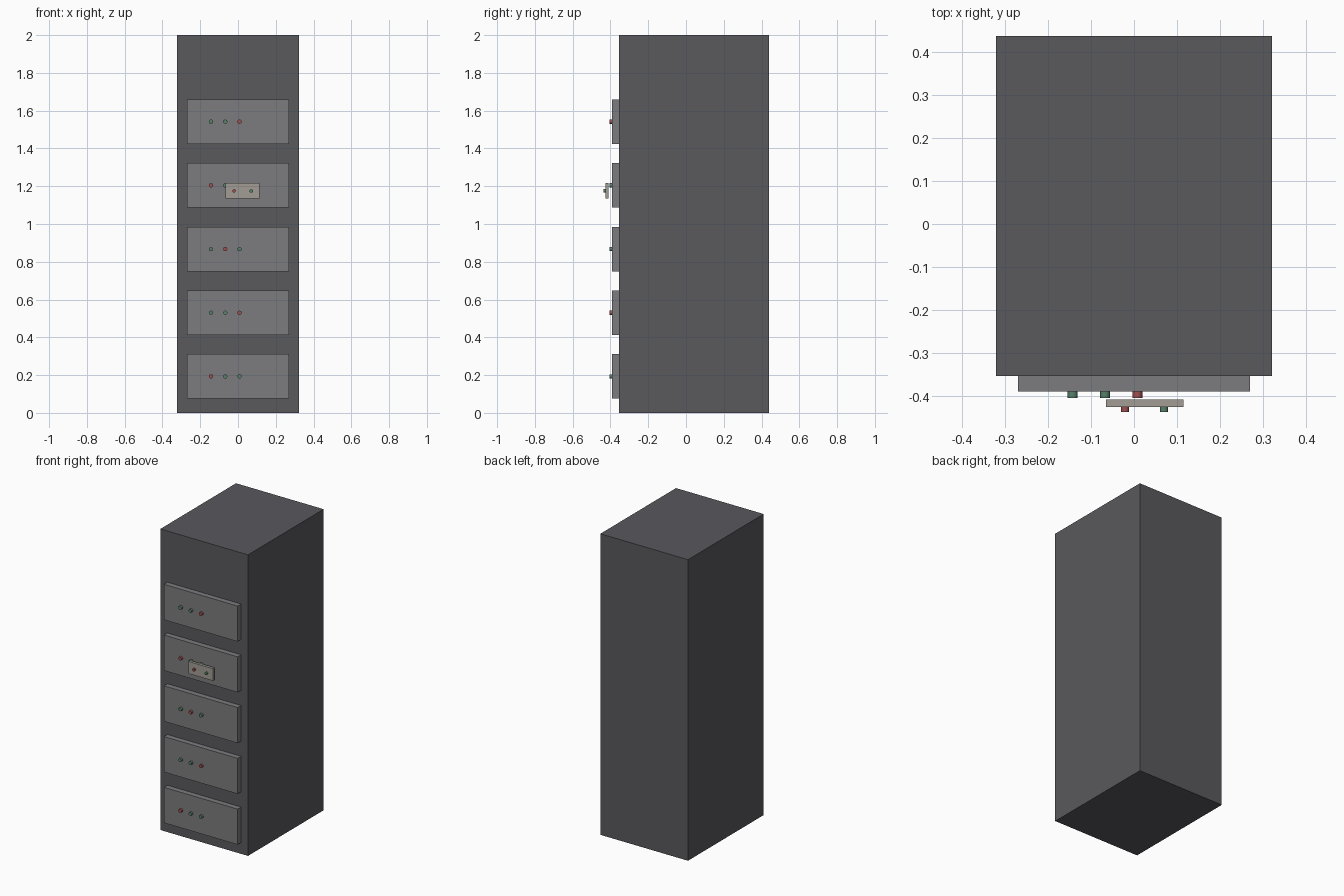
import bpy, math

if "Cube" in bpy.data.objects:
    bpy.data.objects.remove(bpy.data.objects["Cube"])


def material(name, rgb):
    m = bpy.data.materials.new(name)
    m.diffuse_color = (*rgb, 1)
    m.use_nodes = True
    m.node_tree.nodes["Principled BSDF"].inputs["Base Color"].default_value = m.diffuse_color
    return m


DARK = material("dark_metal", (0.10, 0.10, 0.11))
GREY = material("panel_grey", (0.20, 0.20, 0.21))
BEIGE = material("beige_plastic", (0.36, 0.34, 0.30))
LIGHT = {"r": material("red_lamp", (0.35, 0.08, 0.08)),
         "g": material("green_lamp", (0.10, 0.22, 0.15))}


def box(name, x0, x1, y0, y1, z0, z1, mat):
    bpy.ops.mesh.primitive_cube_add(
        size=1, location=((x0 + x1) / 2, (y0 + y1) / 2, (z0 + z1) / 2))
    o = bpy.context.object
    o.name = name
    o.scale = (x1 - x0, y1 - y0, z1 - z0)
    bpy.ops.object.transform_apply(location=False, rotation=False, scale=True)
    o.data.materials.append(mat)


def lamp(name, x, y_front, y_back, z, radius, colour):
    bpy.ops.mesh.primitive_cylinder_add(
        vertices=12, radius=radius, depth=y_back - y_front,
        location=(x, (y_front + y_back) / 2, z), rotation=(math.pi / 2, 0, 0))
    o = bpy.context.object
    o.name = name
    o.data.materials.append(LIGHT[colour])
    bpy.ops.object.shade_smooth_by_angle(angle=math.radians(40))


# Cabinet body
box("cabinet", -0.322, 0.322, -0.355, 0.439, 0, 2, DARK)

# Five front panels, each with three indicator lamps (bottom to top)
for i, colours in enumerate(["rgg", "ggr", "grg", "rgg", "ggr"]):
    z = 0.193 + 0.3372 * i
    box(f"panel_{i + 1}", -0.271, 0.271, -0.391, -0.355, z - 0.118, z + 0.118, GREY)
    for j, c in enumerate(colours):
        lamp(f"panel_{i + 1}_lamp_{j + 1}", -0.143 + 0.0755 * j,
             -0.406, -0.391, z, 0.0115, c)

# Small control box in front of the fourth panel
box("control_box", -0.065, 0.115, -0.427, -0.409, 1.135, 1.216, BEIGE)
for j, c in enumerate("rg"):
    lamp(f"control_lamp_{j + 1}", -0.021 + 0.091 * j, -0.438, -0.427, 1.175, 0.0095, c)
